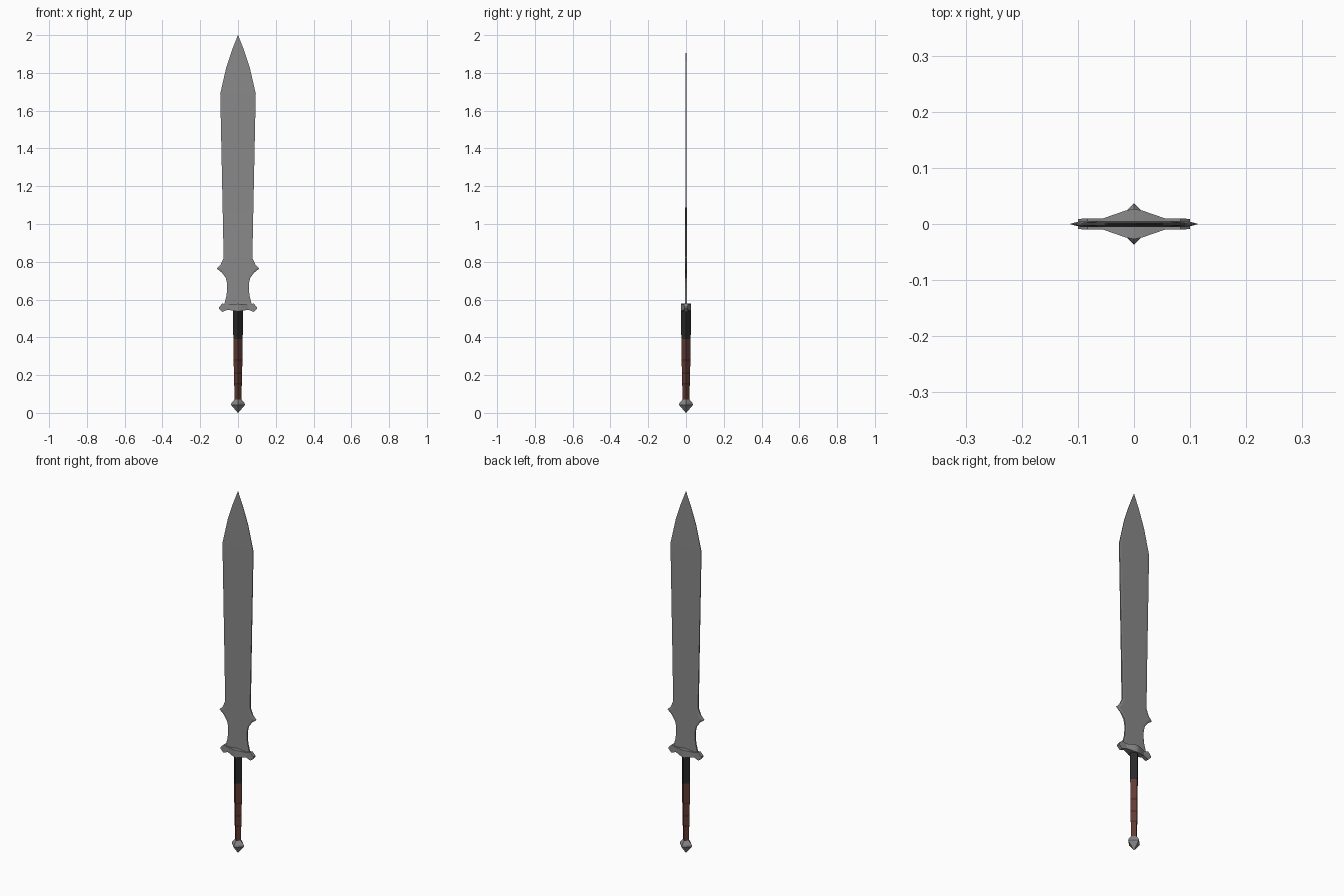
import bpy, math

if "Cube" in bpy.data.objects:
    bpy.data.objects.remove(bpy.data.objects["Cube"])


def material(name, rgb):
    m = bpy.data.materials.new(name)
    m.diffuse_color = (*rgb, 1)
    m.use_nodes = True
    m.node_tree.nodes["Principled BSDF"].inputs["Base Color"].default_value = m.diffuse_color
    return m


steel = material("steel", (0.25, 0.25, 0.25))
black = material("black_leather", (0.022, 0.022, 0.022))
brown = material("brown_leather", (0.12, 0.045, 0.035))
red = material("dark_red_band", (0.10, 0.022, 0.02))


def loft(name, sections, mats, band_mats=None):
    """Join equal-length closed rings of points into a capped solid."""
    n = len(sections[0])
    verts = [p for s in sections for p in s]
    faces, idx = [], []
    for i in range(len(sections) - 1):
        for j in range(n):
            k = (j + 1) % n
            faces.append((i * n + j, i * n + k, (i + 1) * n + k, (i + 1) * n + j))
            idx.append(band_mats[i] if band_mats else 0)
    last = (len(sections) - 1) * n
    faces += [tuple(reversed(range(n))), tuple(range(last, last + n))]
    idx += [0, 0]
    me = bpy.data.meshes.new(name)
    me.from_pydata(verts, [], faces)
    for m in mats:
        me.materials.append(m)
    for p, i in zip(me.polygons, idx):
        p.material_index = i
    me.validate()
    ob = bpy.data.objects.new(name, me)
    bpy.context.collection.objects.link(ob)
    return ob


def diamond(z, r):
    return [(r * math.cos(a * math.pi / 2), r * math.sin(a * math.pi / 2), z) for a in range(4)]


# Blade: height, half width, centre half thickness, edge half thickness
blade_rows = [
    (0.56, 0.076, 0.005, 0.004), (0.59, 0.069, 0.005, 0.004), (0.62, 0.061, 0.005, 0.004),
    (0.66, 0.057, 0.005, 0.004), (0.69, 0.059, 0.005, 0.004), (0.715, 0.065, 0.005, 0.004),
    (0.742, 0.085, 0.005, 0.002), (0.764, 0.113, 0.005, 0.0005), (0.785, 0.092, 0.005, 0.002),
    (0.82, 0.076, 0.005, 0.004), (1.07, 0.081, 0.004, 0.003), (1.69, 0.094, 0.003, 0.002),
    (1.83, 0.062, 0.002, 0.0015), (1.92, 0.032, 0.0012, 0.001), (2.0, 0.0006, 0.0005, 0.0004),
]


def blade_ring(z, w, t, e):
    i = w * 0.85
    return [(-w, -e, z), (-i, -t, z), (0, -t, z), (i, -t, z), (w, -e, z),
            (w, e, z), (i, t, z), (0, t, z), (-i, t, z), (-w, e, z)]


loft("blade", [blade_ring(*r) for r in blade_rows], [steel])

# Crossguard: x, bottom, top, half depth (mirrored in x)
half = [(0.0, 0.538, 0.578, 0.027), (0.015, 0.539, 0.577, 0.024), (0.055, 0.546, 0.573, 0.010),
        (0.083, 0.535, 0.579, 0.010), (0.100, 0.552, 0.560, 0.009)]
guard_rows = [(-x, a, b, d) for x, a, b, d in reversed(half[1:])] + half
loft("crossguard",
     [[(x, -d, a), (x, d, a), (x, d, b), (x, -d, b)] for x, a, b, d in guard_rows], [steel])

# Upper grip
loft("upper_grip", [diamond(0.39, 0.025), diamond(0.55, 0.026)], [black])

# Lower grip with darker bands
grip = [(0.06, 0.018), (0.15, 0.020), (0.158, 0.022), (0.205, 0.022), (0.217, 0.022),
        (0.273, 0.023), (0.285, 0.023), (0.392, 0.024)]
loft("lower_grip", [diamond(*g) for g in grip], [brown, red], [0, 1, 0, 1, 0, 1, 0])

# Pommel
loft("pommel", [diamond(z, r) for z, r in
                [(0.0, 0.001), (0.042, 0.037), (0.052, 0.035), (0.072, 0.018)]], [steel])
